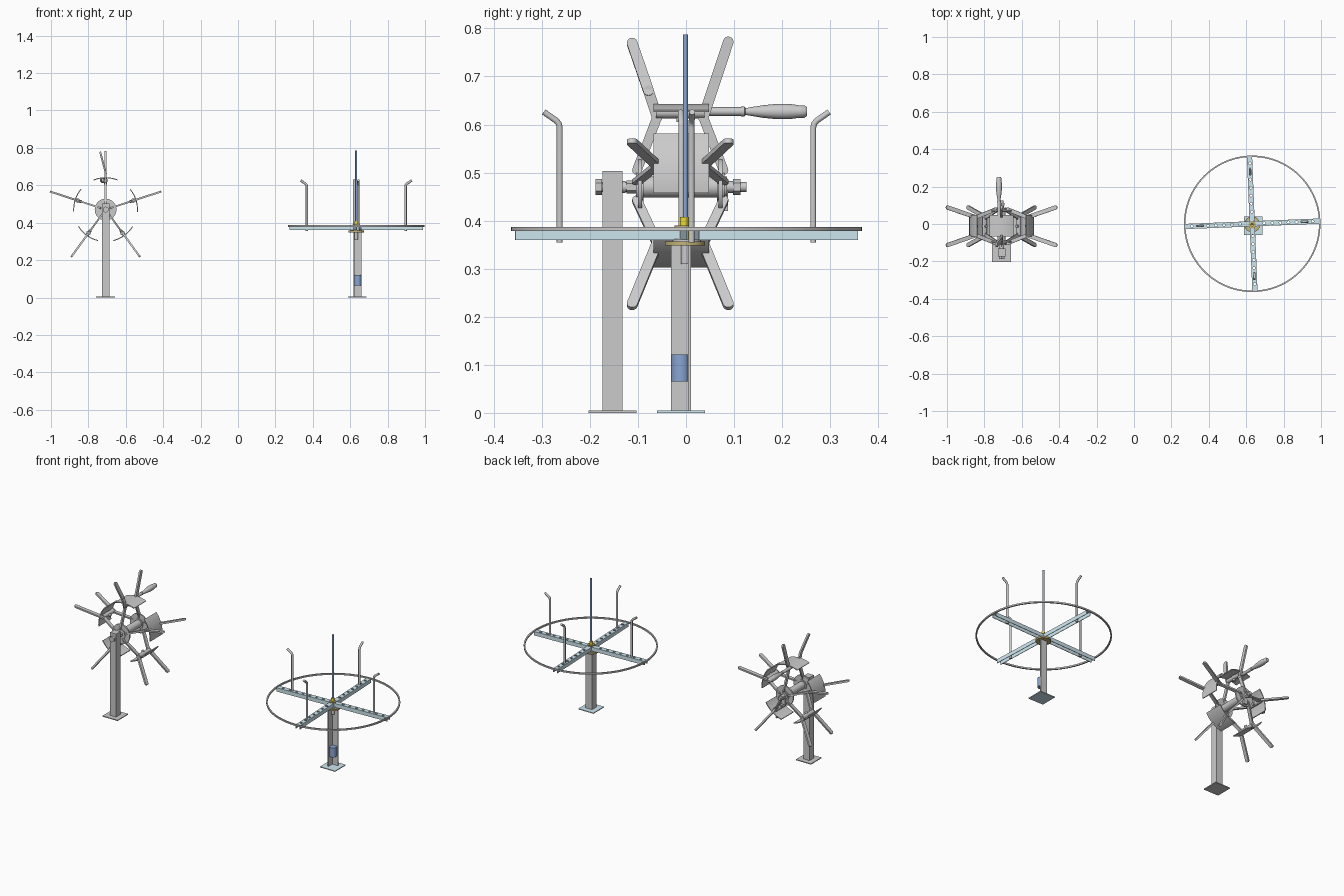
import bpy, bmesh, math
from mathutils import Matrix, Vector

if "Cube" in bpy.data.objects:
    bpy.data.objects.remove(bpy.data.objects["Cube"])


def mat(name, c):
    m = bpy.data.materials.new(name)
    m.diffuse_color = (*c, 1)
    m.use_nodes = True
    m.node_tree.nodes["Principled BSDF"].inputs["Base Color"].default_value = m.diffuse_color
    return m


PALE = mat("pale_steel", (0.62, 0.80, 0.87))
BLUE = mat("blue", (0.25, 0.38, 0.65))
YELLOW = mat("yellow", (0.85, 0.70, 0.03))
OLIVE = mat("brass", (0.55, 0.45, 0.18))


def add(name, bm, m=None, smooth=True):
    bmesh.ops.recalc_face_normals(bm, faces=bm.faces)
    me = bpy.data.meshes.new(name)
    bm.to_mesh(me)
    bm.free()
    ob = bpy.data.objects.new(name, me)
    bpy.context.collection.objects.link(ob)
    if m:
        me.materials.append(m)
    if smooth:
        bpy.ops.object.select_all(action='DESELECT')
        ob.select_set(True)
        bpy.context.view_layer.objects.active = ob
        bpy.ops.object.shade_smooth_by_angle(angle=math.radians(35))
    return ob


def box(name, x0, x1, y0, y1, z0, z1, m=None):
    return prism(name, [(x0, y0), (x1, y0), (x1, y1), (x0, y1)], z0, z1, Matrix(), m)


def prism(name, pts, w0, w1, M, m=None):
    """Extrude a 2D outline from w0 to w1, then place it with M."""
    bm = bmesh.new()
    f = bm.faces.new([bm.verts.new((u, v, w0)) for u, v in pts])
    r = bmesh.ops.extrude_face_region(bm, geom=[f])
    vs = [g for g in r['geom'] if isinstance(g, bmesh.types.BMVert)]
    bmesh.ops.translate(bm, verts=vs, vec=(0, 0, w1 - w0))
    bm.transform(M)
    return add(name, bm, m)


def rod(name, p, q, r, m=None, n=24):
    p, q = Vector(p), Vector(q)
    d = q - p
    bm = bmesh.new()
    bmesh.ops.create_cone(bm, cap_ends=True, segments=n, radius1=r, radius2=r, depth=d.length)
    bm.transform(Matrix.Translation((p + q) / 2) @ d.to_track_quat('Z', 'Y').to_matrix().to_4x4())
    return add(name, bm, m)


def lathe(name, prof, M, m=None, closed=False, n=32):
    bm = bmesh.new()
    vs = [bm.verts.new((r, 0, z)) for r, z in prof]
    es = [bm.edges.new((a, b)) for a, b in zip(vs, vs[1:] + (vs[:1] if closed else []))]
    bmesh.ops.spin(bm, geom=vs + es, axis=(0, 0, 1), cent=(0, 0, 0), angle=math.tau, steps=n)
    bmesh.ops.remove_doubles(bm, verts=bm.verts, dist=1e-5)
    bm.transform(M)
    return add(name, bm, m)


def tube_path(name, pts, r, m=None):
    cu = bpy.data.curves.new(name, 'CURVE')
    cu.dimensions, cu.bevel_depth, cu.bevel_resolution, cu.use_fill_caps = '3D', r, 3, True
    s = cu.splines.new('POLY')
    s.points.add(len(pts) - 1)
    for k, p in zip(s.points, pts):
        k.co = (*p, 1)
    ob = bpy.data.objects.new(name, cu)
    bpy.context.collection.objects.link(ob)
    return ob


def bar(name, p, q, w, t, M):
    """Flat bar with rounded ends from p to q in the (u, v) plane."""
    p, q = Vector(p), Vector(q)
    a0 = math.atan2((q - p).y, (q - p).x)
    pts = []
    for c, s in ((q, -90), (p, 90)):
        for k in range(9):
            a = a0 + math.radians(s + k * 22.5)
            pts.append((c.x + w / 2 * math.cos(a), c.y + w / 2 * math.sin(a)))
    return prism(name, pts, -t / 2, t / 2, M)


# ---------- Crank reel (left) ----------
CX, CY, CZ = -0.708, -0.012, 0.47
TO_Y = Matrix.Rotation(-math.pi / 2, 4, 'X')   # local z -> world y
box("reel_base", CX - 0.05, CX + 0.05, -0.203, -0.103, 0, 0.005)
box("reel_post", CX - 0.02, CX + 0.02, -0.174, -0.132, 0.005, 0.503)
rod("axle", (CX, -0.18, CZ), (CX, 0.126, CZ), 0.010)
for nm, y0, y1, r, n in (("bolt_head", -0.188, -0.175, 0.017, 6), ("spacer", -0.132, -0.126, 0.012, 24),
                         ("lock_nut", -0.124, -0.102, 0.014, 6), ("hub_tube", -0.10, 0.085, 0.022, 32),
                         ("end_boss", 0.085, 0.098, 0.012, 24), ("end_nut", 0.098, 0.113, 0.017, 6)):
    rod(nm, (CX, y0, CZ), (CX, y1, CZ), r, None, n)
for s in (-1, 1):
    y = CY + s * 0.084
    rod("hub_flange", (CX, y - 0.004, CZ), (CX, y + 0.004, CZ), 0.058, None, 40)
    rod("flange_boss", (CX, y - 0.008, CZ), (CX, y + 0.008, CZ), 0.03)

for i in range(5):
    a = math.radians(90 + 72 * i)
    e, yy = Vector((math.cos(a), 0, math.sin(a))), Vector((0, 1, 0))
    t = e.cross(yy)
    M = Matrix.Translation((CX, CY, CZ)) @ Matrix((e, yy, t)).transposed().to_4x4()
    # curved paddle plate
    arc = [math.radians(-22 + 44 * k / 12) for k in range(13)]
    out = [(r * math.cos(b), r * math.sin(b))
           for r, seq in ((0.173, arc), (0.168, arc[::-1])) for b in seq]
    P = Matrix.Translation((CX, CY + 0.002, CZ)) @ Matrix((e, -t, yy)).transposed().to_4x4()
    prism("paddle_plate", out, -0.058, 0.058, P)
    # cross tube and stud carrying the paddle
    c = Vector((CX, CY, CZ)) + e * 0.155
    rod("cross_tube", c - yy * 0.05, c + yy * 0.05, 0.012)
    rod("paddle_stud", c - e * 0.02, c + e * 0.016, 0.008)
    for s in (-1, 1):
        bar("inner_arm", (0.035, s * 0.09), (0.145, s * 0.048), 0.020, 0.009, M)
        pivot = Matrix()
        if i == 0 and s < 0:   # one arm is knocked sideways
            pivot = (Matrix.Translation((0.2, 0, 0)) @ Matrix.Rotation(math.radians(-15), 4, 'Y')
                     @ Matrix.Translation((-0.2, 0, 0)))
            bar("arm_hinge", (0.145, -0.048), (0.2, -0.066), 0.022, 0.009, M)
        r0 = 0.2 if i == 0 and s < 0 else 0.145
        bar("outer_arm", (r0, s * (0.066 if r0 > 0.15 else 0.048)), (0.302, s * 0.1), 0.022, 0.010, M @ pivot)

# crank handle
H = Matrix.Translation((CX - 0.014, 0, 0.627)) @ TO_Y
rod("crank_rod", (CX - 0.014, 0.03, 0.627), (CX - 0.014, 0.12, 0.627), 0.009)
lathe("crank_grip", [(0, .114), (.010, .114), (.010, .122), (.007, .124), (.009, .135), (.013, .16),
                     (.016, .19), (.016, .215), (.013, .235), (.013, .246), (.009, .252), (0, .252)], H)
box("latch_bracket", CX - 0.012, CX + 0.012, 0.066, 0.087, 0.42, 0.462)

# ---------- Turntable swift (right) ----------
SX, SY = 0.632, 0.001
box("swift_base", 0.587, 0.687, -0.06, 0.04, 0, 0.005, PALE)
prism("angle_post", [(0.618, -0.031), (0.624, -0.031), (0.624, 0.004), (0.660, 0.004),
                     (0.660, 0.010), (0.618, 0.010)], 0.005, 0.35, Matrix())
rod("blue_sleeve", (0.640, -0.011, 0.065), (0.640, -0.011, 0.121), 0.020, BLUE, 32)
rod("socket_tube", (SX, -0.001, 0.31), (SX, -0.001, 0.35), 0.009)
rod("bearing_disc", (SX, SY - 0.003, 0.348), (SX, SY - 0.003, 0.357), 0.042, OLIVE, 40)
rod("hub_plate", (SX, SY, 0.357), (SX, SY, 0.362), 0.03, None, 32)
rod("bushing", (SX, -0.004, 0.36), (SX, -0.004, 0.408), 0.009, YELLOW)
rod("bushing_collar", (SX, -0.004, 0.385), (SX, -0.004, 0.39), 0.02, OLIVE)
rod("centre_rod", (SX, -0.001, 0.35), (SX, -0.001, 0.787), 0.0055, BLUE)
T = Matrix.Translation((SX, SY, 0))
lathe("outer_ring", [(.357, .378), (.365, .378), (.365, .387), (.357, .387)], T, None, True, 96)

for i in range(4):
    R = T @ Matrix.Rotation(math.radians(2.3 + 90 * i), 4, 'Z')
    # inverted channel spoke: local z runs along the radius
    L = R @ Matrix(((0, 0, 1, 0), (1, 0, 0, 0), (0, 1, 0, 0), (0, 0, 0, 1)))
    w, th = 0.014, 0.003
    prof = [(-w, .36), (-w, .383), (w, .383), (w, .36), (w - th, .36),
            (w - th, .383 - th), (th - w, .383 - th), (th - w, .36)]
    spoke = prism("channel_spoke", prof, 0.014, 0.357, L, PALE)
    # row of holes through the web
    bm = bmesh.new()
    for k in range(7):
        bmesh.ops.create_cone(bm, cap_ends=True, segments=16, radius1=0.007, radius2=0.007, depth=0.02,
                              matrix=R @ Matrix.Translation((0.065 + 0.043 * k, 0, 0.383)))
    cut = add("hole_cutter", bm, None, False)
    cut.hide_render = True
    mod = spoke.modifiers.new("holes", 'BOOLEAN')
    mod.operation, mod.object, mod.solver = 'DIFFERENCE', cut, 'EXACT'
    bpy.context.view_layer.objects.active = spoke
    bpy.ops.object.modifier_apply(modifier=mod.name)
    bpy.data.objects.remove(cut)
    # upright peg bent outward at the top
    path = [(.264, .355), (.264, .594), (.266, .602), (.271, .608), (.297, .626)]
    tube_path("bent_peg", [R @ Vector((r, 0, z)) for r, z in path], 0.0065)
